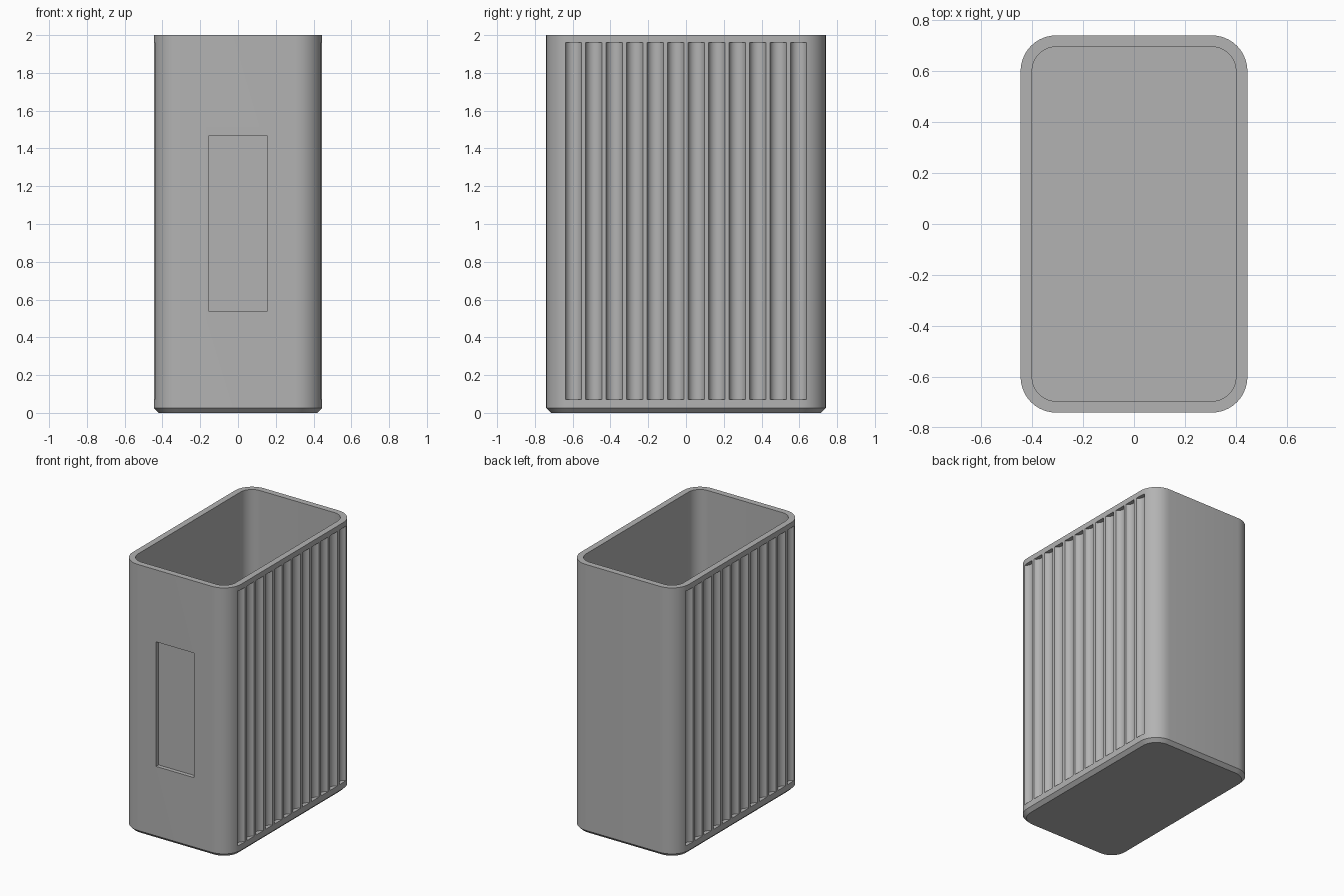
import bpy, bmesh, math

HX, HY, H = 0.445, 0.74, 2.0        # half width, half depth, height
WALL, RADIUS, CHAMFER = 0.045, 0.14, 0.025

if "Cube" in bpy.data.objects:
    bpy.data.objects.remove(bpy.data.objects["Cube"])

grey = bpy.data.materials.new("plain grey")
grey.use_nodes = True
colour = (0.45, 0.45, 0.45, 1)
grey.diffuse_color = colour
grey.node_tree.nodes["Principled BSDF"].inputs["Base Color"].default_value = colour


def rounded_loop(bm, inset, z, steps=10):
    """Rounded rectangle of vertices, shrunk evenly by inset."""
    r, verts = RADIUS - inset, []
    for q, (sx, sy) in enumerate([(1, 1), (-1, 1), (-1, -1), (1, -1)]):
        for i in range(steps + 1):
            a = (q + i / steps) * math.pi / 2
            verts.append(bm.verts.new((sx * (HX - RADIUS) + r * math.cos(a),
                                       sy * (HY - RADIUS) + r * math.sin(a), z)))
    return verts


def prism(bm, outline, z0, z1):
    """Closed upright prism over a flat outline."""
    low, high = ([bm.verts.new((x, y, z)) for x, y in outline] for z in (z0, z1))
    bm.faces.new(low)
    bm.faces.new(high)
    for i in range(len(low)):
        j = (i + 1) % len(low)
        bm.faces.new((low[i], low[j], high[j], high[i]))


def make_object(name, bm):
    bmesh.ops.recalc_face_normals(bm, faces=bm.faces)
    mesh = bpy.data.meshes.new(name)
    bm.to_mesh(mesh)
    bm.free()
    mesh.materials.append(grey)
    obj = bpy.data.objects.new(name, mesh)
    bpy.context.collection.objects.link(obj)
    return obj


# Open bin: chamfered base, outer wall, rim, inner wall and floor
bm = bmesh.new()
loops = [rounded_loop(bm, inset, z) for inset, z in
         [(CHAMFER, 0), (0, CHAMFER), (0, H), (WALL, H), (WALL, WALL)]]
bm.faces.new(loops[0])
bm.faces.new(loops[-1])
for a, b in zip(loops, loops[1:]):
    for i in range(len(a)):
        j = (i + 1) % len(a)
        bm.faces.new((a[i], a[j], b[j], b[i]))
body = make_object("bin_body", bm)

# Cutter: scooped vertical grooves on both sides and a front label recess
bm = bmesh.new()
COUNT, PITCH, HALF, DEPTH = 12, 0.1085, 0.0425, 0.03
radius = (HALF ** 2 + DEPTH ** 2) / (2 * DEPTH)
sweep = math.asin(HALF / radius)
for side in (-1, 1):
    for k in range(COUNT):
        y = (k - (COUNT - 1) / 2) * PITCH
        arc = [sweep * (i / 6 - 1) for i in range(13)]
        outline = [(side * (HX - DEPTH + radius * (1 - math.cos(a))),
                    y + radius * math.sin(a)) for a in arc]
        outline += [(side * (HX + 0.1), y + HALF), (side * (HX + 0.1), y - HALF)]
        prism(bm, outline, 0.07, 1.96)
LABEL, FRONT = 0.155, -HY
prism(bm, [(-LABEL, FRONT - 0.1), (LABEL, FRONT - 0.1),
           (LABEL, FRONT + 0.03), (-LABEL, FRONT + 0.03)], 0.54, 1.465)
cutter = make_object("recess_cutter", bm)
cutter.hide_render = True

# Carve the recesses and bake the result
cut = body.modifiers.new("recesses", 'BOOLEAN')
cut.operation, cut.solver, cut.object = 'DIFFERENCE', 'EXACT', cutter
bpy.ops.object.select_all(action='DESELECT')
body.select_set(True)
bpy.context.view_layer.objects.active = body
bpy.ops.object.modifier_apply(modifier=cut.name)
bpy.data.objects.remove(cutter)
bpy.ops.object.shade_smooth_by_angle(angle=math.radians(30))
